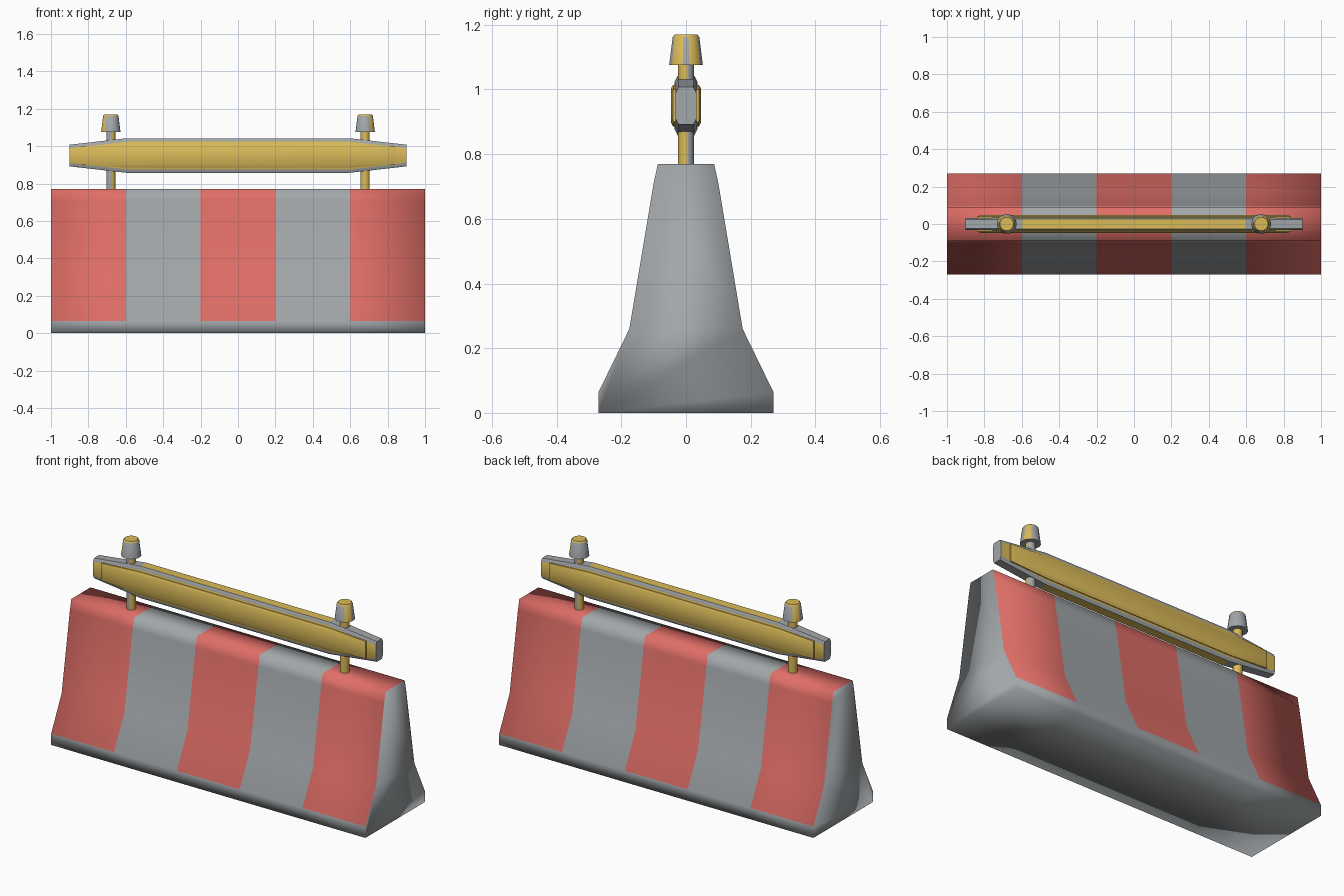
import bpy, bmesh, math

if "Cube" in bpy.data.objects:
    bpy.data.objects.remove(bpy.data.objects["Cube"])


def material(name, rgb):
    m = bpy.data.materials.new(name)
    m.diffuse_color = (*rgb, 1)
    m.use_nodes = True
    m.node_tree.nodes["Principled BSDF"].inputs["Base Color"].default_value = m.diffuse_color
    return m


GREY = material("grey", (0.36, 0.385, 0.40))
RED = material("red", (0.74, 0.155, 0.135))
YELLOW = material("yellow", (0.70, 0.49, 0.10))


def loft(name, rings, mats, rule, angle=None):
    """Skin equal-length rings, cap both ends, colour faces by rule(centre, normal)."""
    bm = bmesh.new()
    vs = [[bm.verts.new(p) for p in r] for r in rings]
    n = len(vs[0])
    for a, b in zip(vs, vs[1:]):
        for i in range(n):
            j = (i + 1) % n
            bm.faces.new((a[i], a[j], b[j], b[i]))
    bm.faces.new(vs[0])
    bm.faces.new(vs[-1])
    bmesh.ops.recalc_face_normals(bm, faces=bm.faces)
    for f in bm.faces:
        f.smooth = True
        f.material_index = rule(f.calc_center_median(), f.normal)
    me = bpy.data.meshes.new(name)
    bm.to_mesh(me)
    bm.free()
    for m in mats:
        me.materials.append(m)
    ob = bpy.data.objects.new(name, me)
    bpy.context.collection.objects.link(ob)
    if angle:
        bpy.ops.object.select_all(action='DESELECT')
        ob.select_set(True)
        bpy.context.view_layer.objects.active = ob
        bpy.ops.object.shade_smooth_by_angle(angle=math.radians(angle))
    return ob


# Concrete barrier: stepped profile, striped above the foot
half = [(0.27, 0), (0.27, 0.065), (0.175, 0.26), (0.10, 0.71), (0.087, 0.77)]
profile = half + [(-y, z) for y, z in reversed(half)]
stops = [-1, -0.6, -0.2, 0.2, 0.6, 1]


def stripe(c, n):
    if abs(n.x) > 0.9 or c.z < 0.065:
        return 0
    return 1 if int((c.x + 1) / 0.4) % 2 == 0 else 0


loft("barrier", [[(x, y, z) for y, z in profile] for x in stops],
     [GREY, RED], stripe)

# Rail: chamfered beam tapering toward both ends
ZC = 0.95


def beam_ring(x, h, w):
    q = [(w, h - 0.018), (w - 0.009, h)]
    pts = q + [(-y, z) for y, z in reversed(q)]
    pts += [(-y, -z) for y, z in pts]
    return [(x, y, ZC + z) for y, z in pts]


def beam_colour(c, n):
    if abs(n.y) > 0.9:
        return 1
    return 1 if abs(n.z) > 0.95 and abs(c.x) < 0.6 else 0


loft("rail", [beam_ring(-0.90, 0.058, 0.032), beam_ring(-0.6, 0.092, 0.035),
              beam_ring(0.6, 0.092, 0.035), beam_ring(0.90, 0.058, 0.032)],
     [GREY, YELLOW], beam_colour, 35)

# Raised panels on both faces of the rail
for side, label in ((-1, "front"), (1, "back")):
    rings = []
    for y, dx, dz in ((0.030, 0, 0), (0.040, 0, 0), (0.047, 0.02, 0.012)):
        q = [(0.84 - dx, 0.05 - dz), (0.6, 0.064 - dz)]
        pts = q + [(-x, z) for x, z in reversed(q)]
        pts += [(-x, -z) for x, z in pts]
        rings.append([(x, side * y, ZC + z) for x, z in pts])
    loft(label + "_panel", rings, [YELLOW], lambda c, n: 0, 40)


# Posts and lamps, the left pair turned half a circle from the right pair
def disc(x, r, z, count):
    return [(x + r * math.cos(2 * math.pi * (i + 0.5) / count),
             r * math.sin(2 * math.pi * (i + 0.5) / count), z)
            for i in range(count)]


for s, label in ((1, "right"), (-1, "left")):
    def azimuth(c):
        return math.degrees(math.atan2(s * c.y, s * c.x - 0.68))

    def post_colour(c, n):
        return 0 if 5 < azimuth(c) < 95 else 1

    def lamp_colour(c, n):
        if n.z > 0.5:
            return 1
        if n.z < -0.5:
            return 0
        return 1 if 15 < abs(azimuth(c)) < 65 else 0

    x = 0.68 * s
    loft(label + "_post", [disc(x, 0.025, z, 12) for z in (0.76, 1.08)],
         [GREY, YELLOW], post_colour, 40)
    loft(label + "_lamp",
         [disc(x, r, z, 16) for r, z in
          ((0.053, 1.075), (0.042, 1.162), (0.036, 1.17))],
         [GREY, YELLOW], lamp_colour, 40)
